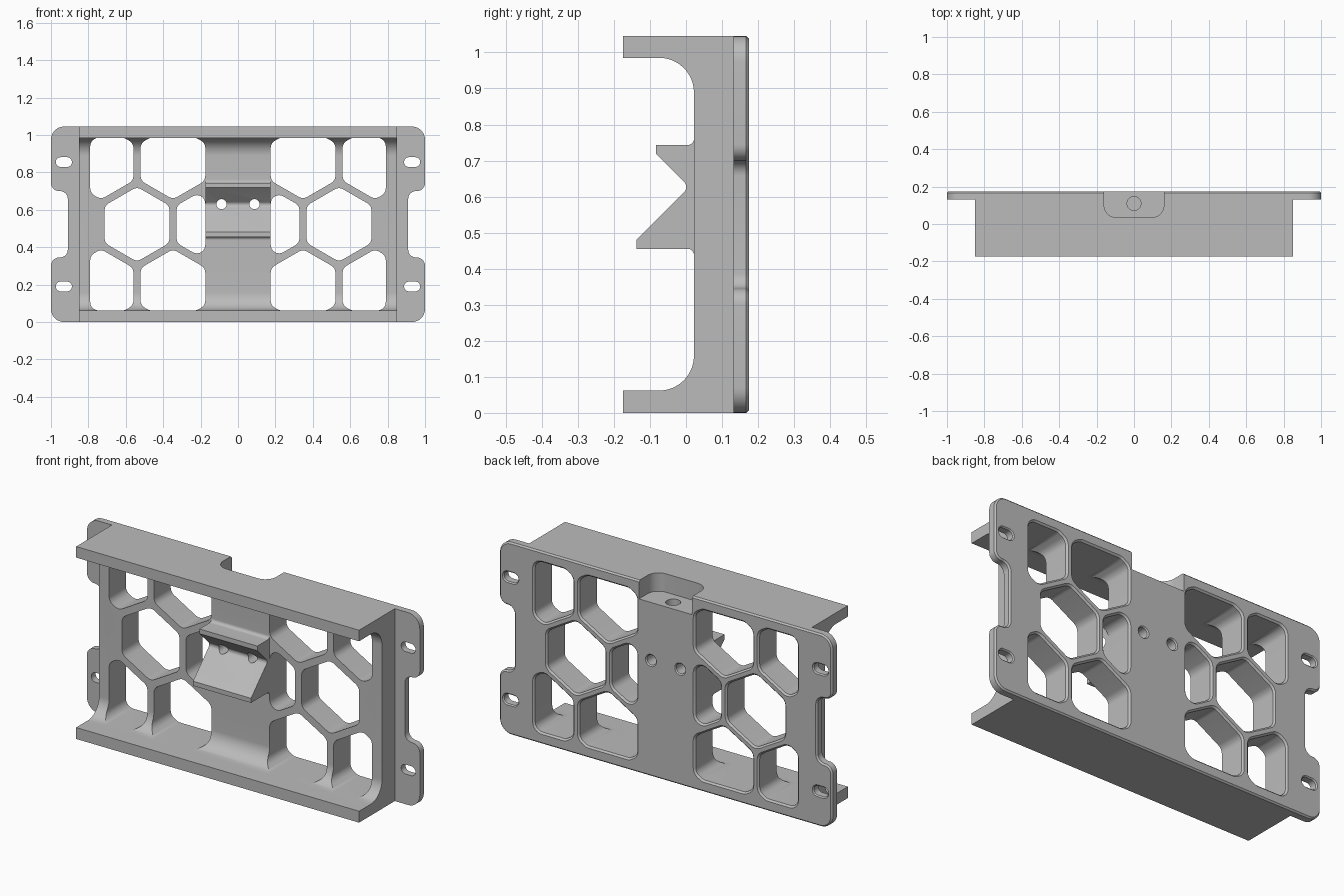
import bpy, bmesh, math
from mathutils import Vector

cube = bpy.data.objects.get("Cube")
if cube:
    bpy.data.objects.remove(cube, do_unlink=True)

grey = bpy.data.materials.new("plain_grey")
grey.use_nodes = True
COLOUR = (0.5, 0.5, 0.5, 1)
grey.diffuse_color = COLOUR
grey.node_tree.nodes["Principled BSDF"].inputs["Base Color"].default_value = COLOUR

HEIGHT = 1.045
BACK = 0.175
LOW, HIGH = 0.062, 0.985      # inner faces of the two lips
RIB = 0.175                   # half width of the solid centre strip
WEB = 0.022                   # front face of the web


def rounded(points, segs=8):
    """Fillet each (u, v, radius) corner of a closed outline."""
    out, n = [], len(points)
    for i, (u, v, *rad) in enumerate(points):
        p = Vector((u, v))
        if not rad or rad[0] <= 0:
            out.append(p)
            continue
        a = Vector(points[i - 1][:2]) - p
        b = Vector(points[(i + 1) % n][:2]) - p
        reach = 0.49 * min(a.length, b.length)
        a.normalize()
        b.normalize()
        half = a.angle(b) / 2
        t = min(rad[0] / math.tan(half), reach)
        c = p + (a + b).normalized() * (t / math.cos(half))
        va, vb, phi = p + a * t - c, p + b * t - c, math.pi - 2 * half
        for k in range(segs + 1):
            s = k / segs
            out.append(c + (va * math.sin((1 - s) * phi) + vb * math.sin(s * phi)) / math.sin(phi))
    return out


def grown(pts, d):
    """Offset an outline outward by d."""
    n = len(pts)
    area = sum(pts[i - 1].cross(pts[i]) for i in range(n))
    sign = 1 if area > 0 else -1
    out = []
    for i, p in enumerate(pts):
        e1 = (p - pts[i - 1]).normalized()
        e2 = (pts[(i + 1) % n] - p).normalized()
        n1, n2 = Vector((e1.y, -e1.x)), Vector((e2.y, -e2.x))
        out.append(p + (n1 + n2) * (sign * d / (1 + n1.dot(n2))))
    return out


PLACE = {"x": lambda p, w: (w, p.x, p.y),
         "y": lambda p, w: (p.x, w, p.y),
         "z": lambda p, w: (p.x, p.y, w)}


def prism(name, pts, axis, rings):
    """Sweep an outline along an axis through (position, outward offset) rings."""
    bm = bmesh.new()
    loops = []
    for w, d in rings:
        ring = grown(pts, d) if d else pts
        loops.append([bm.verts.new(PLACE[axis](p, w)) for p in ring])
    n = len(pts)
    for r0, r1 in zip(loops, loops[1:]):
        for i in range(n):
            j = (i + 1) % n
            bm.faces.new((r0[i], r0[j], r1[j], r1[i]))
    bm.faces.new(loops[0][::-1])
    bm.faces.new(loops[-1])
    bmesh.ops.recalc_face_normals(bm, faces=bm.faces)
    mesh = bpy.data.meshes.new(name)
    bm.to_mesh(mesh)
    bm.free()
    mesh.materials.append(grey)
    ob = bpy.data.objects.new(name, mesh)
    bpy.context.collection.objects.link(ob)
    return ob


def combine(target, tool, operation):
    mod = target.modifiers.new(tool.name, "BOOLEAN")
    mod.object, mod.operation, mod.solver = tool, operation, "EXACT"
    bpy.ops.object.select_all(action="DESELECT")
    bpy.context.view_layer.objects.active = target
    target.select_set(True)
    bpy.ops.object.modifier_apply(modifier=mod.name)
    bpy.data.objects.remove(tool, do_unlink=True)


def clipped(pts, axis, limit, keep_above):
    """Cut a convex outline along an axis-aligned line."""
    s = 1 if keep_above else -1
    out = []
    for a, b in zip(pts, pts[1:] + pts[:1]):
        da, db = s * (a[axis] - limit), s * (b[axis] - limit)
        if da >= 0:
            out.append(a)
        if da * db < 0:
            out.append(a.lerp(b, da / (da - db)))
    return out


def box_outline(cx, cz, w, h, r):
    return rounded([(cx + sx * w / 2, cz + sz * h / 2, r)
                    for sx, sz in ((-1, -1), (1, -1), (1, 1), (-1, 1))])


# Channel-shaped body
body = prism("bracket_body", rounded([
    (0.165, 0), (-BACK, 0), (-BACK, LOW), (WEB, LOW, 0.163),
    (WEB, HIGH, 0.163), (-BACK, HIGH), (-BACK, HEIGHT), (0.165, HEIGHT)], 20),
    "x", [(-0.85, 0), (0.85, 0)])

# Back plate with four rounded mounting ears
side = [(1, 0, 0.07), (1, 0.345, 0.062), (0.91, 0.345, 0.042)]
side += [(x, HEIGHT - z, r) for x, z, r in reversed(side)]
outline = side + [(-x, z, r) for x, z, r in reversed(side)]
plate = prism("back_plate", rounded(outline), "y",
              [(0.132, 0), (0.167, 0), (BACK, -0.008)])
combine(body, plate, "UNION")

# Central hook block with a V-shaped mouth
hook = prism("centre_hook", rounded([
    (0.06, 0.42), (WEB, 0.42), (WEB, 0.455, 0.032), (-0.137, 0.455),
    (-0.137, 0.48), (0.009, 0.627, 0.02), (-0.083, 0.718), (-0.083, 0.743),
    (WEB, 0.743, 0.032), (WEB, 0.778), (0.06, 0.778)]),
    "x", [(-RIB + 0.001, 0), (RIB - 0.001, 0)])
combine(body, hook, "UNION")

# Honeycomb openings, chamfered at the back
THROUGH = [(-0.3, 0), (0.166, 0), (0.181, 0.015)]
PITCH, CELL, MID = 0.385, 0.2, HEIGHT / 2
cells = [(0.54, 0), (0.54 - PITCH, 0)]
cells += [(0.54 + s * PITCH / 2, row) for s in (-1, 1) for row in (-1, 1)]
for m in (-1, 1):
    for cx, row in cells:
        cz = MID + row * PITCH * math.sqrt(0.75)
        pts = [Vector((cx + CELL * math.sin(k * math.pi / 3),
                       cz + CELL * math.cos(k * math.pi / 3))) for k in range(6)]
        for axis, limit, above in ((0, RIB, True), (0, 0.79, False),
                                   (1, LOW, True), (1, HIGH, False)):
            pts = clipped(pts, axis, limit, above)
        hole = prism("hex_cutter", rounded([(m * p.x, p.y, 0.045) for p in pts]), "y", THROUGH)
        combine(body, hole, "DIFFERENCE")

    # Ear slots and hook screw holes
    for z in (0.19, HEIGHT - 0.19):
        slot = prism("slot_cutter", box_outline(m * 0.931, z, 0.086, 0.052, 0.026),
                     "y", [(0, 0), (0.169, 0), (0.181, 0.012)])
        combine(body, slot, "DIFFERENCE")
    screw = prism("screw_cutter", box_outline(m * 0.088, 0.63, 0.054, 0.054, 0.027),
                  "y", [(-0.3, 0), (0.169, 0), (0.181, 0.012)])
    combine(body, screw, "DIFFERENCE")

# Top recess with a round socket in its floor
recess = prism("recess_cutter", rounded([
    (-0.16, 0.3), (-0.16, 0.035, 0.065), (0.16, 0.035, 0.065), (0.16, 0.3)]),
    "z", [(0.945, 0), (1.2, 0)])
combine(body, recess, "DIFFERENCE")
socket = prism("socket_cutter", box_outline(0, 0.11, 0.074, 0.074, 0.037),
               "z", [(0.82, 0), (1.0, 0)])
combine(body, socket, "DIFFERENCE")

body.select_set(True)
bpy.context.view_layer.objects.active = body
bpy.ops.object.shade_smooth_by_angle(angle=math.radians(30))
